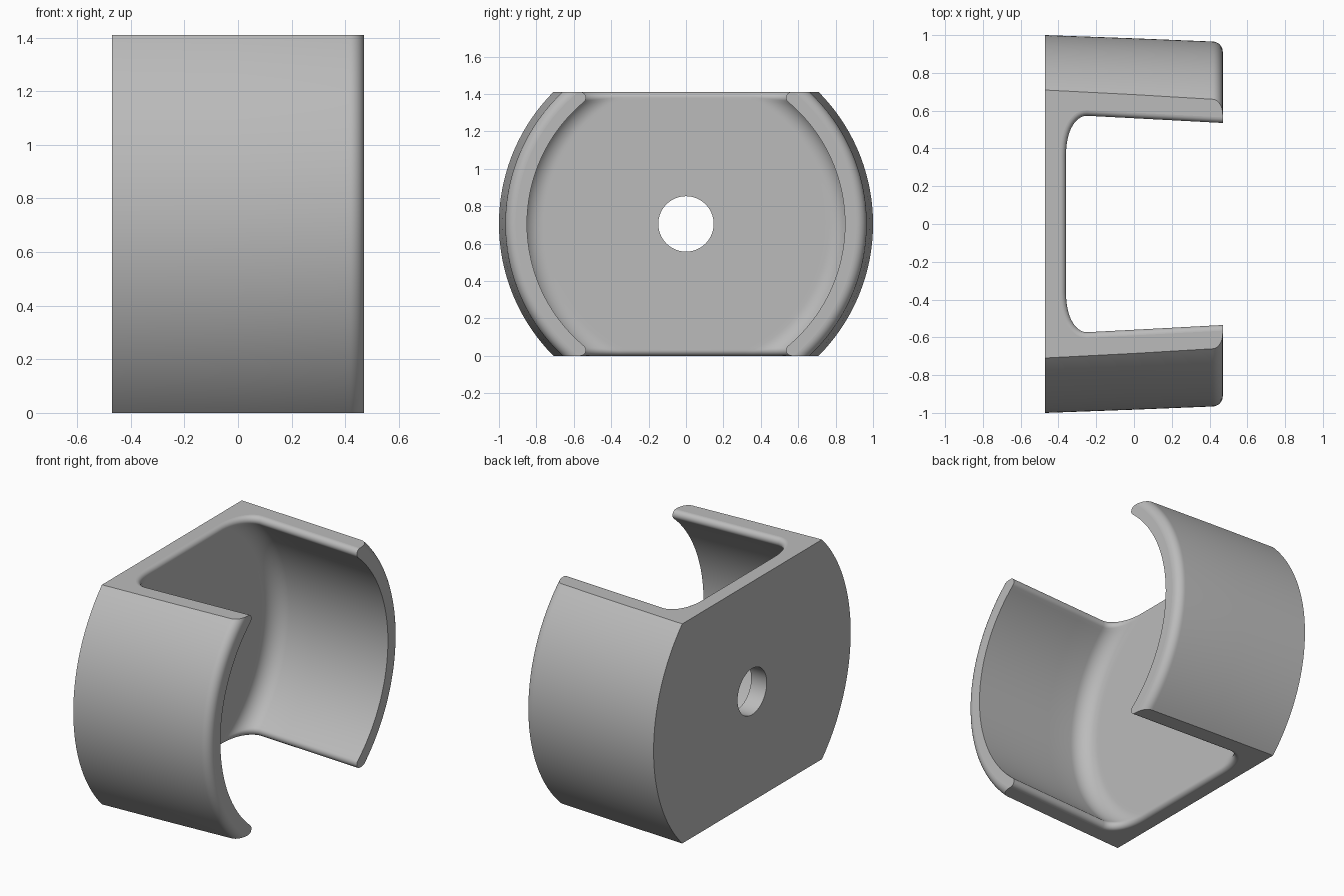
import bpy, bmesh
from math import sin, cos, pi, asin, atan2, sqrt, radians
from mathutils import Vector

if "Cube" in bpy.data.objects:
    bpy.data.objects.remove(bpy.data.objects["Cube"], do_unlink=True)

HALF_H = 0.705              # distance from the axis to each flat cut
EDGE = 0.03                 # rounding of the inner cut edges
BACK, FLOOR, RIM = -0.47, -0.36, 0.47
HOLE = 0.148
N, K = 64, 10               # steps around the axis, steps in an edge rounding
bm = bmesh.new()


def arc_points(x, r, phi):
    """Points around the x axis from -phi to phi."""
    return [Vector((x, r * cos(a), r * sin(a)))
            for a in (phi * (2 * i / N - 1) for i in range(N + 1))]


def add_row(points):
    return [bm.verts.new(p + Vector((0, 0, HALF_H))) for p in points]


def plain_row(x, r):
    return add_row(arc_points(x, r, asin(min(1, HALF_H / r))))


def inner_row(x, r, nx, nr):
    """Row of the hollow, ending in a rounding that meets the flat cut."""
    zc = HALF_H - EDGE
    yc = sqrt(max(0, (r + EDGE * nr) ** 2 - zc * zc))
    phi = atan2(zc, yc)
    centre = Vector((x + EDGE * nx, yc, zc))
    start = Vector((-nx, -nr * cos(phi), -nr * sin(phi)))
    up = Vector((0, 0, 1))
    top = [centre + EDGE * start.slerp(up, i / K) for i in range(1, K + 1)]
    bottom = [Vector((p.x, p.y, -p.z)) for p in reversed(top)]
    return add_row(bottom + arc_points(x, r, phi) + top)


def skin(rows):
    for a, b in zip(rows, rows[1:]):
        for i in range(len(a) - 1):
            bm.faces.new((a[i], a[i + 1], b[i + 1], b[i]))


# Hollow: floor, rounded corner, tapered wall
zc = HALF_H - EDGE
corner, corner_r = 0.11, 0.765
y_end = sqrt(corner_r ** 2 - zc ** 2)
stations = [(FLOOR, sqrt(zc ** 2 + (y_end * t / 8) ** 2), -1, 0) for t in range(8)]
for i in range(13):
    a = pi / 2 * i / 12
    stations.append((FLOOR + corner * (1 - cos(a)), corner_r + corner * sin(a),
                     -cos(a), sin(a)))
wall_x, wall_r = stations[-1][:2]
for t in (0.25, 0.5, 0.75, 1):
    stations.append((wall_x + (RIM - wall_x) * t, wall_r + (0.85 - wall_r) * t, 0, 1))
inner = [inner_row(*s) for s in stations]
skin(inner)

# Outside: rounded rim edge and tapered wall
rim_round, outer_r = 0.055, 0.966
outer = []
for i in range(11):
    a = pi / 2 * i / 10
    outer.append(plain_row(RIM - rim_round * (1 - cos(a)),
                           outer_r - rim_round * (1 - sin(a))))
outer += [plain_row(0.0, 0.983), plain_row(BACK, 1.0)]
skin(outer)

# Hole through the back plate
hole = [add_row(arc_points(x, HOLE, pi / 2)) for x in (FLOOR, BACK)]
skin(hole)

# Flat faces: rim, floor, back plate and the two cuts
bm.faces.new(inner[-1] + outer[0][::-1])
bm.faces.new(inner[0][K:K + N + 1] + hole[0][::-1])
back_mid = add_row([Vector((BACK, 0, -HALF_H)), Vector((BACK, 0, HALF_H))])
bm.faces.new([back_mid[0]] + outer[-1] + [back_mid[1]] + hole[1][::-1])
for end, mid in ((0, back_mid[0]), (-1, back_mid[1])):
    bm.faces.new([r[end] for r in inner] + [r[end] for r in outer] + [mid])

# Mirror to the other side
bmesh.ops.mirror(bm, geom=bm.verts[:] + bm.edges[:] + bm.faces[:],
                 axis='Y', merge_dist=0.0002)
bmesh.ops.recalc_face_normals(bm, faces=bm.faces[:])
mesh = bpy.data.meshes.new("clip_cup")
bm.to_mesh(mesh)
bm.free()
cup = bpy.data.objects.new("clip_cup", mesh)
bpy.context.collection.objects.link(cup)

# Plain grey material
grey = bpy.data.materials.new("plain grey")
grey.use_nodes = True
colour = (0.5, 0.5, 0.5, 1)
grey.diffuse_color = colour
for node in grey.node_tree.nodes:
    if node.type == 'BSDF_PRINCIPLED':
        node.inputs["Base Color"].default_value = colour
mesh.materials.append(grey)

# Smooth curved skin, flat large faces
bpy.ops.object.select_all(action='DESELECT')
cup.select_set(True)
bpy.context.view_layer.objects.active = cup
bpy.ops.object.shade_smooth_by_angle(angle=radians(30))
for poly in mesh.polygons:
    if len(poly.vertices) > 4:
        poly.use_smooth = False
